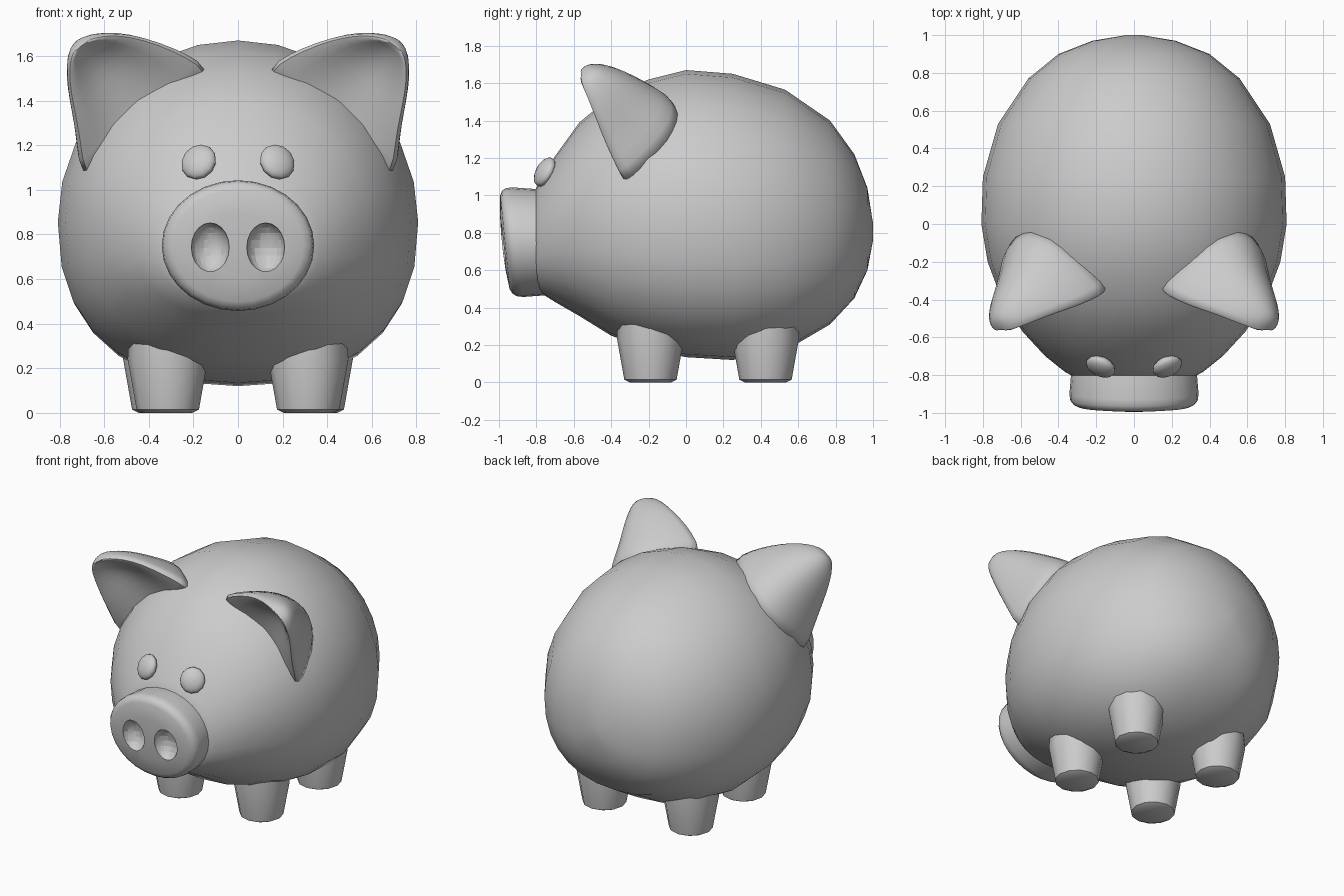
import bpy, bmesh, math
from mathutils import Vector

if "Cube" in bpy.data.objects:
    bpy.data.objects.remove(bpy.data.objects["Cube"])


def smooth(obj, angle=40):
    bpy.ops.object.select_all(action='DESELECT')
    obj.select_set(True)
    bpy.context.view_layer.objects.active = obj
    bpy.ops.object.shade_smooth_by_angle(angle=math.radians(angle))


def loft(name, rings, angle=40):
    """Skin a list of equal-length closed point rings and cap both ends."""
    bm = bmesh.new()
    rows = [[bm.verts.new(p) for p in ring] for ring in rings]
    n = len(rows[0])
    for a, b in zip(rows, rows[1:]):
        for i in range(n):
            j = (i + 1) % n
            bm.faces.new((a[i], a[j], b[j], b[i]))
    bm.faces.new(rows[0])
    bm.faces.new(rows[-1])
    bmesh.ops.recalc_face_normals(bm, faces=bm.faces)
    mesh = bpy.data.meshes.new(name)
    bm.to_mesh(mesh)
    bm.free()
    obj = bpy.data.objects.new(name, mesh)
    bpy.context.collection.objects.link(obj)
    smooth(obj, angle)
    return obj


def oval(y, w, top, bottom, n=24, low_power=2.0, mid=0.5, shear=0.0):
    """Upright ring at depth y; the lower half may be squarer than the upper."""
    pts = []
    zc = bottom + mid * (top - bottom)
    for i in range(n):
        a = 2 * math.pi * i / n
        c, s = math.cos(a), math.sin(a)
        p, h = (2.0, top - zc) if s >= 0 else (low_power, zc - bottom)
        x = w * math.copysign(abs(c) ** (2 / p), c)
        z = h * math.copysign(abs(s) ** (2 / p), s)
        pts.append((x, y + shear * z, zc + z))
    return pts


def ball(name, loc, radii, rot=None, segs=16):
    bpy.ops.mesh.primitive_uv_sphere_add(segments=segs, ring_count=10, location=loc)
    obj = bpy.context.object
    obj.name = name
    obj.scale = radii
    if rot:
        obj.rotation_euler = rot
    return obj


# Body: y, half width, top, bottom
profile = [(-0.82, 0.30, 1.00, 0.53), (-0.78, 0.37, 1.08, 0.48), (-0.70, 0.47, 1.21, 0.43),
           (-0.57, 0.59, 1.39, 0.355), (-0.40, 0.70, 1.53, 0.25), (-0.20, 0.775, 1.62, 0.175),
           (0.0, 0.808, 1.67, 0.135), (0.25, 0.80, 1.65, 0.12), (0.53, 0.72, 1.565, 0.17),
           (0.77, 0.56, 1.40, 0.31), (0.90, 0.40, 1.22, 0.45), (0.97, 0.22, 1.04, 0.60),
           (1.0, 0.04, 0.85, 0.76)]
loft("body", [oval(y, w, t, b, 28, 2.35, 0.47) for y, w, t, b in profile])

# Snout with a leaning, softly rounded front
snout = loft("snout", [oval(y, 0.342 * s, 0.75 + 0.293 * s, 0.75 - 0.293 * s, 28, shear=-0.1)
                       for y, s in [(-0.66, 0.95), (-0.80, 0.975), (-0.90, 1.0), (-0.935, 0.985),
                                    (-0.955, 0.94), (-0.968, 0.86), (-0.98, 0.5), (-0.984, 0.15)]])

# Nostrils cut into the snout
for sx in (-1, 1):
    cutter = ball("nostril_cutter", (sx * 0.125, -0.99, 0.74), (0.087, 0.08, 0.112), segs=20)
    mod = snout.modifiers.new("nostril", 'BOOLEAN')
    mod.operation = 'DIFFERENCE'
    mod.solver = 'EXACT'
    mod.object = cutter
    bpy.context.view_layer.objects.active = snout
    bpy.ops.object.modifier_apply(modifier=mod.name)
    bpy.data.objects.remove(cutter)
smooth(snout)

# Eyes: flattened balls lying on the face
for sx, side in ((-1, "left"), (1, "right")):
    normal = Vector((sx * 0.35, -0.82, 0.45))
    eye = ball(side + "_eye", (sx * 0.176, -0.755, 1.125), (0.082, 0.085, 0.042),
               normal.to_track_quat('Z', 'Y').to_euler(), 12)
    smooth(eye, 60)

# Legs: short tapered stumps
for sx, side in ((-1, "left"), (1, "right")):
    for end, x, y in (("front", 0.315, -0.19), ("back", 0.335, 0.425)):
        rings = []
        for z, r in ((0.0, 0.11), (0.015, 0.14), (0.24, 0.18), (0.40, 0.17)):
            rings.append([(sx * x + r * math.cos(k * math.pi / 6),
                           y + r * math.sin(k * math.pi / 6), z) for k in range(12)])
        loft(f"{end}_{side}_leg", rings)

# Ears: inner edge, outer edge, back bulge and front scoop for each section
sections = [((0.08, -0.32, 1.50), (0.69, -0.30, 1.00), 0.36, 0.02),
            ((0.17, -0.38, 1.58), (0.715, -0.36, 1.13), 0.33, 0.06),
            ((0.28, -0.43, 1.635), (0.725, -0.42, 1.25), 0.26, 0.08),
            ((0.41, -0.47, 1.68), (0.75, -0.47, 1.38), 0.185, 0.08),
            ((0.52, -0.51, 1.70), (0.765, -0.51, 1.49), 0.12, 0.05),
            ((0.62, -0.545, 1.695), (0.76, -0.545, 1.58), 0.065, 0.02),
            ((0.68, -0.56, 1.67), (0.735, -0.56, 1.63), 0.02, 0.0)]
back = Vector((0.36, 0.85, 0.36))
for sx, side in ((-1, "left"), (1, "right")):
    rings = []
    for a, b, depth, scoop in sections:
        a, b = Vector(a), Vector(b)
        ring = []
        for k in range(7):
            s = max(0.0, math.sin(math.pi * k / 6))
            ring.append(a.lerp(b, k / 6) + back * (0.03 + depth * s ** 0.75))
        for k in range(6, -1, -1):
            s = max(0.0, math.sin(math.pi * k / 6))
            ring.append(a.lerp(b, k / 6) + back * (-0.015 + scoop * s ** 1.5))
        rings.append([(sx * p.x, p.y, p.z) for p in ring])
    ear = loft(side + "_ear", rings, 80)
    soften = ear.modifiers.new("soften", 'SUBSURF')
    soften.levels = soften.render_levels = 1
